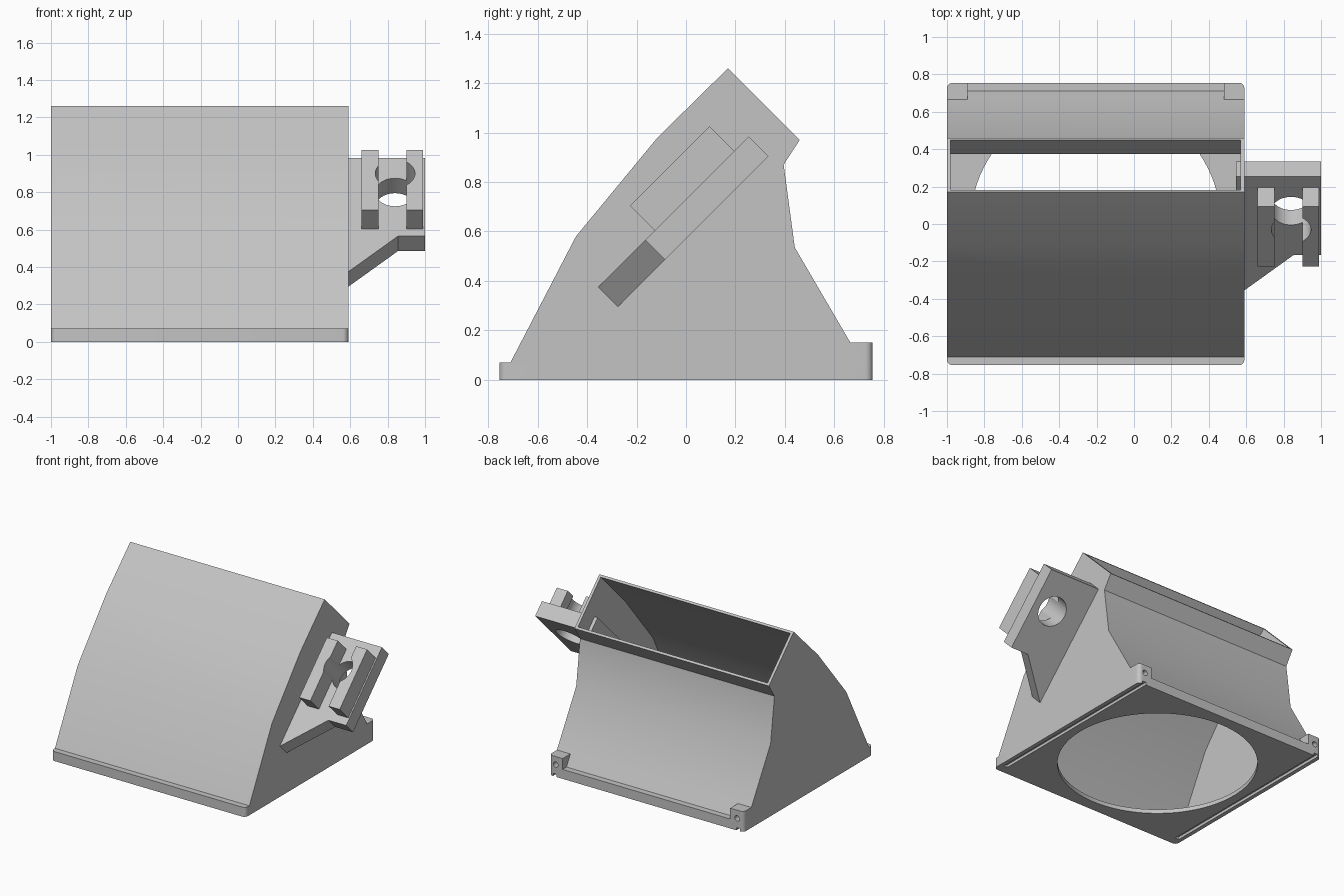
import bpy, bmesh, math
from mathutils import Matrix, Vector

if "Cube" in bpy.data.objects:
    bpy.data.objects.remove(bpy.data.objects["Cube"])

grey = bpy.data.materials.new("plain grey")
grey.diffuse_color = (0.55, 0.55, 0.55, 1)
grey.use_nodes = True
grey.node_tree.nodes["Principled BSDF"].inputs["Base Color"].default_value = grey.diffuse_color


def prism(name, pts, depth, to3d):
    """Extrude a 2D outline; to3d maps (a, b, c) to a position, c spanning depth."""
    bm = bmesh.new()
    lo, hi = ([bm.verts.new(to3d(a, b, c)) for a, b in pts] for c in depth)
    bm.faces.new(lo)
    bm.faces.new(hi)
    for i in range(len(pts)):
        j = (i + 1) % len(pts)
        bm.faces.new((lo[i], lo[j], hi[j], hi[i]))
    return finish(name, bm)


def finish(name, bm):
    bmesh.ops.recalc_face_normals(bm, faces=bm.faces)
    me = bpy.data.meshes.new(name)
    bm.to_mesh(me)
    bm.free()
    me.materials.append(grey)
    ob = bpy.data.objects.new(name, me)
    bpy.context.collection.objects.link(ob)
    return ob


def box(name, x, y, z):
    return prism(name, [(x[0], y[0]), (x[1], y[0]), (x[1], y[1]), (x[0], y[1])],
                 z, lambda a, b, c: (a, b, c))


def cylinder(name, centre, axis, r, length, n=64):
    bm = bmesh.new()
    rot = Vector(axis).to_track_quat('Z', 'Y').to_matrix().to_4x4()
    bmesh.ops.create_cone(bm, cap_ends=True, segments=n, radius1=r, radius2=r,
                          depth=length, matrix=Matrix.Translation(centre) @ rot)
    return finish(name, bm)


def boolean(ob, other, op):
    m = ob.modifiers.new(op, 'BOOLEAN')
    m.object, m.operation, m.solver = other, op, 'EXACT'
    bpy.context.view_layer.objects.active = ob
    bpy.ops.object.modifier_apply(modifier=m.name)
    bpy.data.objects.remove(other)


def side(a, b, c):      # profile in y, z extruded along x
    return (c, a, b)


def tilted(x, u, v):    # plane leaning 45 degrees, u up the slope, v outward
    s = math.sqrt(0.5)
    return (x, (u - v) * s, (u + v) * s)


X0, X1 = -1.0, 0.59
XC = (X0 + X1) / 2

# Duct shell
outer = [(-.745, 0), (-.71, .07), (-.445, .58), (-.115, .98), (.17, 1.26),
         (.46, .97), (.395, .87), (.44, .535), (.665, .15), (.71, .07), (.74, 0)]
duct = prism("duct_body", outer, (X0, X1), side)

# Base flange with rounded corners
r = .03
corners = []
for cx, cy, a0 in ((X1 - r, .755 - r, 0), (X0 + r, .755 - r, 90),
                   (X0 + r, -.755 + r, 180), (X1 - r, -.755 + r, 270)):
    for k in range(7):
        a = math.radians(a0 + k * 15)
        corners.append((cx + r * math.cos(a), cy + r * math.sin(a)))
flat = lambda a, b, c: (a, b, c)
# Trim the shell foot to the rounded flange outline
boolean(duct, prism("foot_trim", corners, (-.1, 1.5), flat), 'INTERSECT')
boolean(duct, prism("base_flange", corners, (0, .07), flat), 'UNION')

# Rear screw posts
for x in ((X0, X0 + .11), (X1 - .11, X1)):
    post = box("post", x, (.64, .755), (0, .15))
    boolean(post, prism("post_trim", corners, (-.1, 1), flat), 'INTERSECT')
    boolean(duct, post, 'UNION')

# Hollow inside, open at the tilted mouth
inner = [(-.70, .03), (-.685, .07), (-.425, .57), (-.10, .965), (.182, 1.248),
         (.282, 1.348), (.548, 1.082), (.448, .982), (.375, .875), (.42, .53),
         (.645, .14), (.70, .03)]
boolean(duct, prism("cavity", inner, (X0 + .02, X1 - .02), side), 'DIFFERENCE')

# Round inlet in the floor
boolean(duct, cylinder("inlet", (XC, 0, 0), (0, 0, 1), .67, .12, 96), 'DIFFERENCE')

# Underside grooves and post screw holes
for sgn in (-1, 1):
    gx = XC + sgn * .75
    boolean(duct, box("groove", (gx - .015, gx + .015), (-.69, .8), (-.1, .02)), 'DIFFERENCE')
    boolean(duct, cylinder("screw", (XC + sgn * .742, .72, .09), (0, 1, 0), .02, .14, 24),
            'DIFFERENCE')

# Tilted mounting plate with diagonal gusset
plate = prism("mount_plate", [(.545, .014), (.59, .014), (.855, .283), (1, .283),
                              (1, .875), (.545, .875)], (.403, .516), tilted)
parts = [duct, plate]

# Two raised rails on the plate
for i, (a, b) in enumerate(((.66, .75), (.90, .99))):
    parts.append(prism(f"mount_rail_{i + 1}", [(a, .338), (b, .338), (b, .792), (a, .792)],
                       (.516, .658), tilted))

# Bolt hole through plate and rail flanks
for ob in parts[1:]:
    boolean(ob, cylinder("bolt", tilted(.84, .615, .53), (0, -1, 1), .106, .5, 48), 'DIFFERENCE')

# Smooth curved walls, keep hard edges
for ob in parts:
    bpy.ops.object.select_all(action='DESELECT')
    ob.select_set(True)
    bpy.context.view_layer.objects.active = ob
    bpy.ops.object.shade_smooth_by_angle(angle=math.radians(25))
